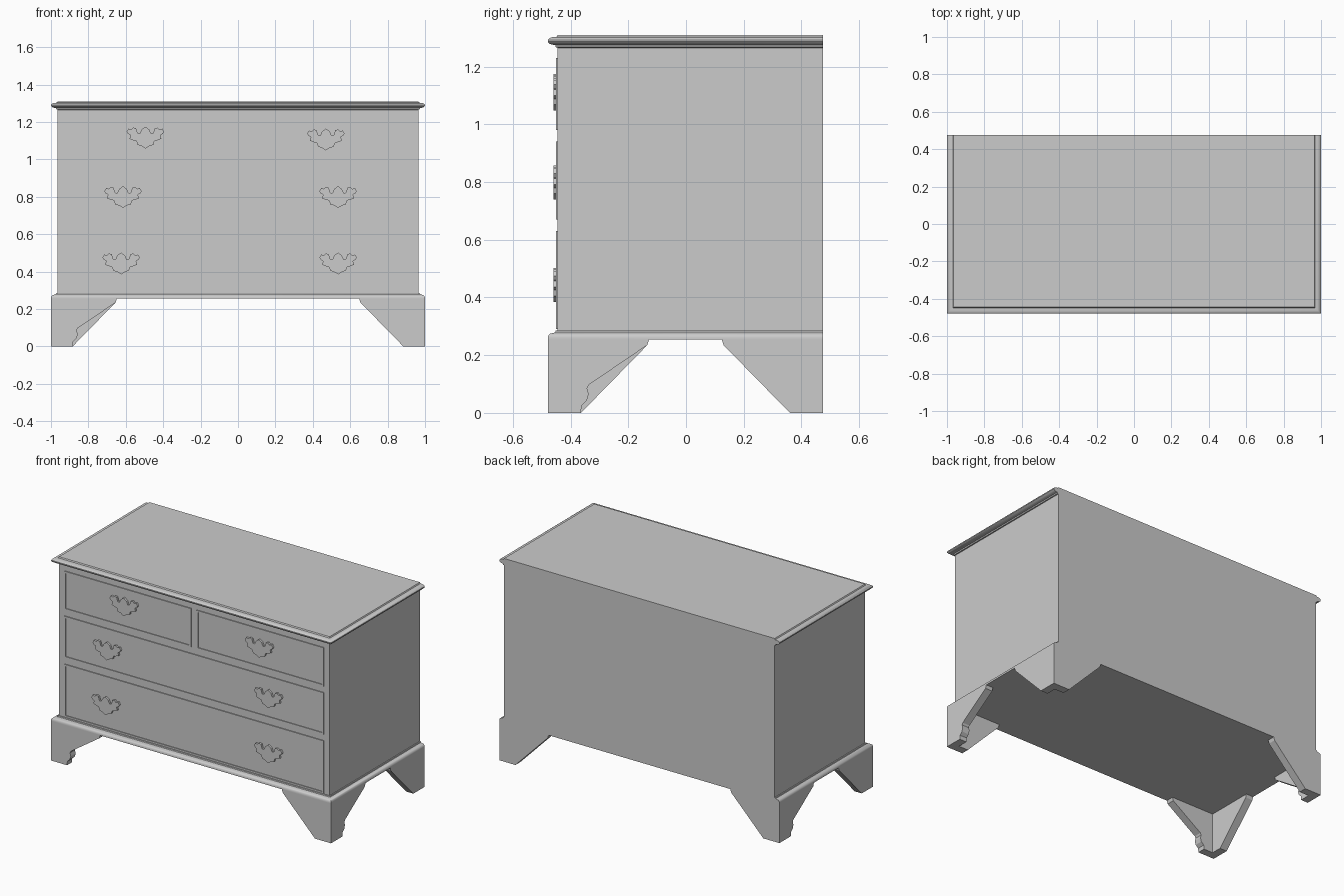
import bpy
import bmesh
from mathutils import Vector

if "Cube" in bpy.data.objects:
    bpy.data.objects.remove(bpy.data.objects["Cube"])

grey = bpy.data.materials.new("plain grey")
grey.use_nodes = True
grey.diffuse_color = (0.6, 0.6, 0.6, 1)
grey.node_tree.nodes["Principled BSDF"].inputs["Base Color"].default_value = (0.6, 0.6, 0.6, 1)

BACK = 0.475
FACE = -0.445      # front plane of the case
BODY_X = 0.965     # half width of the case
FOOT_T = 0.05


def finish(name, bm, smooth=False):
    bmesh.ops.recalc_face_normals(bm, faces=bm.faces)
    mesh = bpy.data.meshes.new(name)
    bm.to_mesh(mesh)
    bm.free()
    mesh.materials.append(grey)
    obj = bpy.data.objects.new(name, mesh)
    bpy.context.collection.objects.link(obj)
    if smooth:
        bpy.ops.object.select_all(action='DESELECT')
        obj.select_set(True)
        bpy.context.view_layer.objects.active = obj
        bpy.ops.object.shade_smooth_by_angle(angle=0.6)
    return obj


def prism(name, points, depth):
    """Extrude a planar outline along a vector."""
    bm = bmesh.new()
    face = bm.faces.new([bm.verts.new(p) for p in points])
    new = bmesh.ops.extrude_face_region(bm, geom=[face])["geom"]
    verts = [v for v in new if isinstance(v, bmesh.types.BMVert)]
    bmesh.ops.translate(bm, verts=verts, vec=Vector(depth))
    return finish(name, bm)


def stepped_slab(name, profile):
    """Slab moulded on the front and sides, flush at the back."""
    bm = bmesh.new()
    rings = []
    for out, z in profile:
        x, y = BODY_X + out, FACE - out
        rings.append([bm.verts.new(p) for p in
                      ((-x, BACK, z), (-x, y, z), (x, y, z), (x, BACK, z))])
    for a, b in zip(rings, rings[1:]):
        for i in range(4):
            j = (i + 1) % 4
            bm.faces.new((a[i], a[j], b[j], b[i]))
    bm.faces.new(rings[0])
    bm.faces.new(rings[-1])
    return finish(name, bm, True)


# Case, base moulding and top
stepped_slab("case", [(0, 0.27), (0, 1.28)])
stepped_slab("base_moulding", [(0.034, 0.255), (0.034, 0.262), (0.031, 0.27), (0.025, 0.275),
                               (0.013, 0.277), (0.008, 0.28), (0.006, 0.286), (0, 0.286)])
stepped_slab("top", [(0, 1.265), (0.006, 1.267), (0.008, 1.274), (0.018, 1.276), (0.028, 1.279),
                     (0.034, 1.286), (0.034, 1.292), (0.028, 1.299), (0.018, 1.302),
                     (0.004, 1.303), (0.0, 1.31)])

# Bracket feet: each outline runs from the corner inward
STRAIGHT = [(0.115, 0), (0.345, 0.235), (0.352, 0.258)]
OGEE = [(0.115, 0), (0.117, 0.025), (0.135, 0.042), (0.142, 0.065), (0.136, 0.085),
        (0.142, 0.097), (0.345, 0.235), (0.352, 0.258)]


def foot(name, sx, sy, long_edge, short_edge):
    cx = sx * (BODY_X + 0.034)
    cy = BACK if sy > 0 else FACE - 0.034
    a = [(0, 0)] + long_edge + [(0, 0.258)]
    prism(name + "_long_bracket", [(cx - sx * u, cy, z) for u, z in a], (0, -sy * FOOT_T, 0))
    b = [(FOOT_T, 0)] + short_edge + [(FOOT_T, 0.258)]
    prism(name + "_short_bracket", [(cx, cy - sy * u, z) for u, z in b], (-sx * FOOT_T, 0, 0))


foot("front_left_foot", 1, -1, STRAIGHT, OGEE)
foot("front_right_foot", -1, -1, OGEE, STRAIGHT)
foot("back_left_foot", 1, 1, STRAIGHT, STRAIGHT)
foot("back_right_foot", -1, 1, STRAIGHT, OGEE)


# Drawer fronts with a thin raised bead around the edge
def drawer(name, x0, x1, z0, z1):
    bm = bmesh.new()
    rings = []
    for inset, y in ((0, FACE + 0.003), (0, FACE - 0.006), (0.011, FACE - 0.006), (0.011, FACE - 0.001)):
        rings.append([bm.verts.new(p) for p in
                      ((x0 + inset, y, z0 + inset), (x1 - inset, y, z0 + inset),
                       (x1 - inset, y, z1 - inset), (x0 + inset, y, z1 - inset))])
    for a, b in zip(rings, rings[1:]):
        for i in range(4):
            j = (i + 1) % 4
            bm.faces.new((a[i], a[j], b[j], b[i]))
    bm.faces.new(rings[-1])
    bm.faces.new(rings[0])
    return finish(name, bm)


drawer("top_right_drawer", -0.925, -0.02, 0.98, 1.23)
drawer("top_left_drawer", 0.02, 0.925, 0.98, 1.23)
drawer("middle_drawer", -0.925, 0.925, 0.67, 0.94)
drawer("bottom_drawer", -0.925, 0.925, 0.29, 0.63)

# Bat-wing handle plates, mirrored from half an outline
HALF = [(0.02, 0.042), (0.03, 0.02), (0.042, 0.022), (0.05, 0.048), (0.065, 0.052),
        (0.075, 0.042), (0.09, 0.046), (0.1, 0.03), (0.092, 0.018), (0.08, 0.012),
        (0.085, -0.008), (0.065, -0.016), (0.048, -0.02), (0.042, -0.04), (0.02, -0.047)]
OUTLINE = [(0, 0.057)] + HALF + [(0, -0.06)] + [(-x, z) for x, z in reversed(HALF)]
HANDLES = {"top_right": (-0.495, 1.118), "top_left": (0.47, 1.108),
           "middle_right": (-0.615, 0.8), "middle_left": (0.535, 0.8),
           "bottom_right": (-0.625, 0.445), "bottom_left": (0.535, 0.445)}
for name, (hx, hz) in HANDLES.items():
    prism(name + "_handle", [(hx + x, FACE, hz + z) for x, z in OUTLINE], (0, -0.014, 0))
